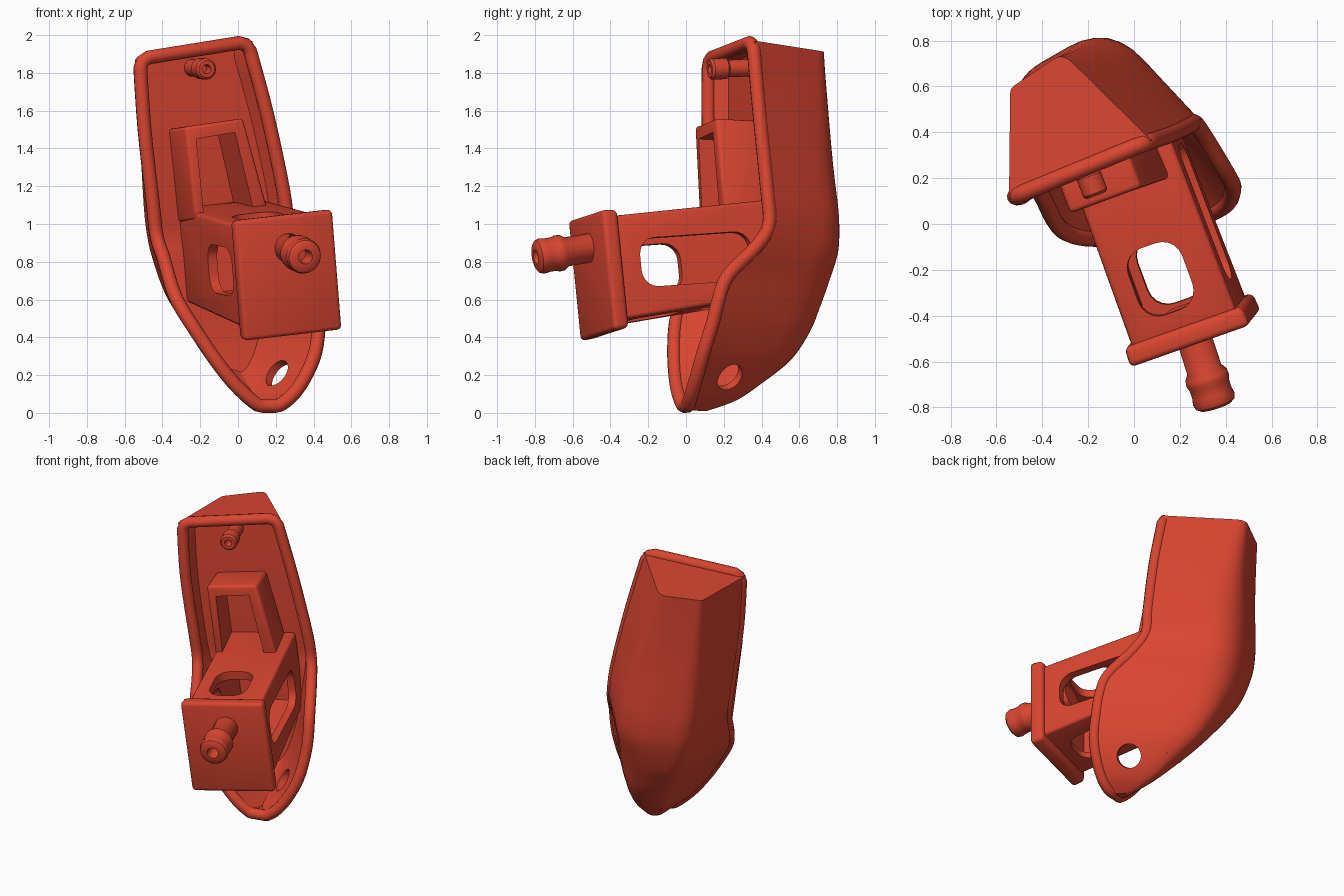
import bpy, bmesh, math
from mathutils import Vector as V

if "Cube" in bpy.data.objects:
    bpy.data.objects.remove(bpy.data.objects["Cube"])

red = bpy.data.materials.new("warm_red")
red.diffuse_color = (0.70, 0.06, 0.03, 1)
red.use_nodes = True
red.node_tree.nodes["Principled BSDF"].inputs["Base Color"].default_value = red.diffuse_color


def make(name, verts, faces, bevel=0.0, angle=35):
    me = bpy.data.meshes.new(name)
    me.from_pydata([tuple(v) for v in verts], [], faces)
    bm = bmesh.new()
    bm.from_mesh(me)
    bmesh.ops.recalc_face_normals(bm, faces=bm.faces)
    bm.to_mesh(me)
    bm.free()
    me.materials.append(red)
    ob = bpy.data.objects.new(name, me)
    bpy.context.collection.objects.link(ob)
    if bevel:
        m = ob.modifiers.new("bevel", 'BEVEL')
        m.width, m.segments, m.limit_method = bevel, 3, 'ANGLE'
        m.angle_limit = math.radians(40)
        apply(ob, m)
    smooth(ob, angle)
    return ob


def smooth(ob, angle=35):
    ob.data.shade_smooth()
    ob.data.set_sharp_from_angle(angle=math.radians(angle))


def apply(ob, mod):
    bpy.context.view_layer.objects.active = ob
    bpy.ops.object.modifier_apply(modifier=mod.name)


def cut(ob, cutter):
    m = ob.modifiers.new("cut", 'BOOLEAN')
    m.operation, m.object, m.solver = 'DIFFERENCE', cutter, 'EXACT'
    apply(ob, m)
    bpy.data.objects.remove(cutter)
    smooth(ob)


def prism(name, front, back, bevel=0.0):
    n = len(front)
    faces = [(i, (i + 1) % n, n + (i + 1) % n, n + i) for i in range(n)]
    faces += [tuple(range(n)), tuple(range(n, 2 * n))]
    return make(name, list(front) + list(back), faces, bevel)


def rounded(c, a, b, ha, hb, r):
    pts = []
    for k, (sa, sb) in enumerate(((1, 1), (-1, 1), (-1, -1), (1, -1))):
        for j in range(6):
            t = math.radians(90 * k + 18 * j)
            pts.append(c + a * (sa * (ha - r) + r * math.cos(t)) + b * (sb * (hb - r) + r * math.sin(t)))
    return pts


def lathe(name, tip, axis, profile, n=28):
    axis = axis.normalized()
    p = axis.orthogonal().normalized()
    q = axis.cross(p)
    verts, faces = [], []
    for r, t in profile:
        for i in range(n):
            a = 2 * math.pi * i / n
            verts.append(tip + axis * t + p * (r * math.cos(a)) + q * (r * math.sin(a)))
    for k in range(len(profile) - 1):
        for i in range(n):
            j = (i + 1) % n
            faces.append((k * n + i, k * n + j, k * n + n + j, k * n + n + i))
    faces += [tuple(range(n)), tuple(range(len(verts) - n, len(verts)))]
    return make(name, verts, faces)


# ---- shell: left rim, right rim, depth, back corners, depth of inner wall
rows = [
    (-.545, .11, 1.87, .075, .365, 1.97, .50, .28, .66, .09),
    (-.52, .11, 1.5, .18, .40, 1.58, .52, .25, .70, .09),
    (-.475, .14, 1.1, .265, .44, 1.18, .54, .21, .72, .09),
    (-.455, .15, .93, .29, .45, 1.0, .54, .21, .72, .10),
    (-.42, .10, .82, .34, .38, .88, .60, .22, .71, .16),
    (-.375, .01, .66, .43, .23, .73, .69, .26, .68, .29),
    (-.33, -.04, .56, .455, .18, .60, .70, .29, .66, .35),
    (-.26, -.065, .45, .455, .15, .48, .68, .32, .64, .39),
    (-.16, -.07, .30, .435, .10, .32, .60, .36, .62, .42),
    (-.06, -.06, .17, .375, .06, .18, .44, .38, .62, .41),
    (.03, -.04, .08, .30, .03, .08, .30, .40, .60, .28),
    (.115, -.01, .015, .205, .01, .015, .12, .40, .60, .1),
]
BK = V((-.35, .935, -.05))


def catmull(a, b, c, d, t):
    return [.5 * (2 * q + (r - p) * t + (2 * p - 5 * q + 4 * r - s) * t * t + (3 * q - p - 3 * r + s) * t ** 3)
            for p, q, r, s in zip(a, b, c, d)]


fine = []
for i in range(len(rows) - 1):
    a, d = rows[max(i - 1, 0)], rows[min(i + 2, len(rows) - 1)]
    fine += [catmull(a, rows[i], rows[i + 1], d, k / 4) for k in range(4)]
fine.append(rows[-1])


def section(r, k0):
    c = [V((0, 0)), V((r[7] - .02, .89)), V((r[8], 1)), V((1, 0))]
    soft = min(1, .35 + k0 / 10)  # corners are crisper near the top
    pts = [c[0], c[0].lerp(c[1], .4)]
    for k, cutin, cutout in ((1, .14, .25), (2, .45, .35)):
        p, q = c[k].lerp(c[k - 1], cutin * soft), c[k].lerp(c[k + 1], cutout * soft)
        for j in range(7):
            t = j / 6
            pts.append(p.lerp(c[k], t).lerp(c[k].lerp(q, t), t))
    pts += [c[2].lerp(c[3], .7), c[3]]
    L, R = V(r[0:3]), V(r[3:6])
    return [L + (R - L) * p.x + BK * (r[6] * p.y) for p in pts]


verts = [p for k, r in enumerate(fine) for p in section(r, k)]
n = len(verts) // len(fine)
faces = [(k * n + i, k * n + i + 1, k * n + n + i + 1, k * n + n + i)
         for k in range(len(fine) - 1) for i in range(n - 1)]
faces += [tuple(range(n)), tuple(range(len(verts) - n, len(verts)))]
shell = make("outer_shell", verts, faces)
m = shell.modifiers.new("wall", 'SOLIDIFY')
m.thickness, m.offset = .045, -1
apply(shell, m)
hole_c, hole_d = V((.27, .255, .165)), V((.72, .5, -.5)).normalized()
cut(shell, lathe("hole_cutter", hole_c - hole_d * .13, hole_d, [(.078, 0), (.078, .3)]))

# rounded lip around the shell opening
left, right = [], []
for r in fine:
    L, R = V(r[0:3]), V(r[3:6])
    e = (R - L).normalized() * .027
    for side, p in ((left, L + e), (right, R - e)):
        p.z = max(p.z, .037)
        side.append(p)
a, b = left[0], right[0]
e = (b - a).normalized() * .05
for side, c, e in ((left, a, e), (right, b, -e)):  # soften the two top corners
    down = (side[1] - c).normalized() * .05
    side[0:1] = [c + e, c + e * .3 + down * .3, c + down]
loop = left + right[::-1]
cu = bpy.data.curves.new("rim_lip", 'CURVE')
cu.dimensions, cu.bevel_depth, cu.bevel_resolution = '3D', .037, 4
sp = cu.splines.new('POLY')
sp.points.add(len(loop) - 1)
for p, q in zip(sp.points, loop):
    p.co = (*q, 1)
sp.use_cyclic_u = True
cu.materials.append(red)
lip = bpy.data.objects.new("rim_lip", cu)
bpy.context.collection.objects.link(lip)
bpy.context.view_layer.objects.active = lip
lip.select_set(True)
bpy.ops.object.convert(target='MESH')
smooth(bpy.context.view_layer.objects.active, 60)

# flat wall inside the shell, closing its hollow back
verts = []
for r in fine[:36]:
    L, R, f = V(r[0:3]), V(r[3:6]), r[9] / r[6]
    for s in (r[7] * f + .02, 1 - (1 - r[8]) * f - .02):
        verts.append(L + (R - L) * s + BK * r[9])
make("inner_wall", verts, [(2 * i, 2 * i + 1, 2 * i + 3, 2 * i + 2) for i in range(35)])

# ---- arm frame: u right, v back, w up
O = V((.265, -.505, .735))
W = V((-.08, -.1, 1)).normalized()
Bv = V((-.34, .93, .1))
Bv = (Bv - W * Bv.dot(W)).normalized()
U = Bv.cross(W)


def loc(u, v, w):
    return O + U * u + Bv * v + W * w


def rect(v, u0, u1, w0, w1):
    return [loc(u0, v, w0), loc(u1, v, w0), loc(u1, v, w1), loc(u0, v, w1)]


arm = prism("arm", rect(.05, -.24, .245, -.275, .28), rect(1.0, -.235, .23, -.19, .31), .02)
cut(arm, prism("cavity", rect(.13, -.19, .19, -.225, .225), rect(1.1, -.18, .18, -.14, .255)))
for end, sign in ((.83, 1), (.58, -1)):  # long window on the right, shorter one on the left
    side = rounded(loc(0, (.2 + end) / 2, .02), Bv, W, (end - .2) / 2, .13, .09)
    cut(arm, prism("side_cutter", side, [p + U * (.5 * sign) for p in side]))
top = rounded(loc(-.02, .32, -.5), U, Bv, .125, .155, .09)
cut(arm, prism("top_cutter", top, [p + W for p in top]))

# square end plate
prism("end_plate", rect(0, -.275, .282, -.33, .315), rect(.09, -.27, .275, -.32, .308), .025)

# upper bracket: open frame above the arm
outer = [V((-.28, .045, 1.515)), V((.03, .16, 1.56)), V((.165, .205, 1.06)), V((-.225, .07, 1.02))]
bracket = prism("upper_bracket", outer, [p + BK * .27 for p in outer], .02)
inner = [V((-.22, .065, 1.45)), V((-.015, .14, 1.485)), V((.105, .185, .98)), V((-.17, .09, .95))]
cut(bracket, prism("bracket_cutter", [p - BK * .1 for p in inner], [p + BK * .6 for p in inner]))

# ---- pins with collars and drilled ends
profile = [(.03, .09), (.038, 0), (.07, 0), (.088, .012), (.095, .035), (.09, .06), (.09, .1),
           (.097, .12), (.095, .145), (.078, .17), (.076, .46)]
lathe("front_pin", V((.358, -.795, .825)), V((-.3, .93, .16)), profile)
small = [(.02, .06), (.024, 0), (.045, 0), (.056, .012), (.056, .09), (.046, .1), (.046, .30)]
lathe("top_pin", V((-.165, .125, 1.82)), V((-.35, .93, .03)), small)
